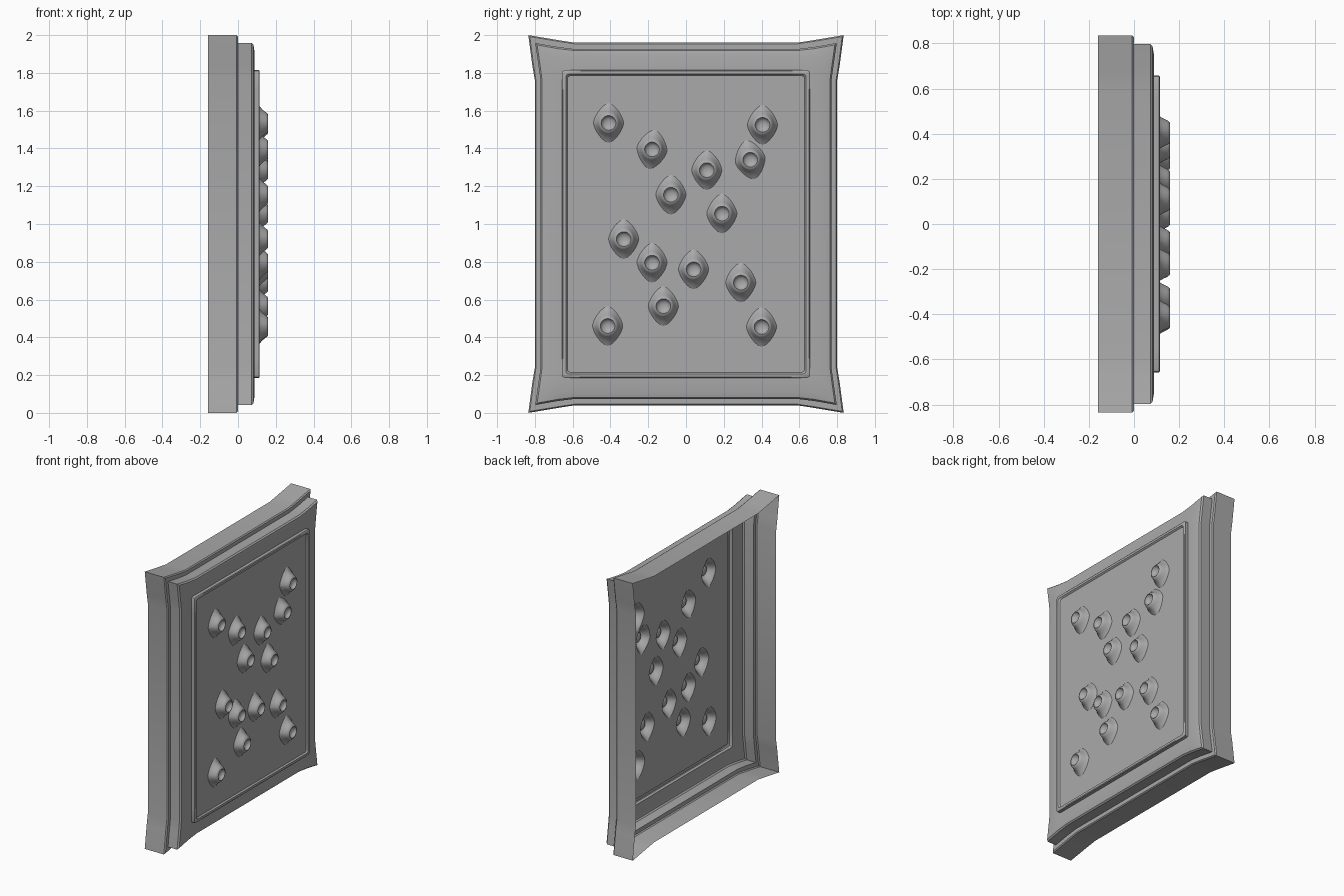
import bpy, bmesh, math
from mathutils import Vector

cube = bpy.data.objects.get("Cube")
if cube:
    bpy.data.objects.remove(cube, do_unlink=True)

grey = bpy.data.materials.new("mid_grey")
grey.use_nodes = True
colour = (0.4, 0.4, 0.4, 1)
grey.diffuse_color = colour
grey.node_tree.nodes["Principled BSDF"].inputs["Base Color"].default_value = colour

MID = 1.0            # height of the centre
PANEL_X = 0.105      # depth of the recessed panel
PANEL = (0.628, 0.785)


def finish(bm, name, angle=35):
    mesh = bpy.data.meshes.new(name)
    bm.to_mesh(mesh)
    bm.free()
    mesh.materials.append(grey)
    obj = bpy.data.objects.new(name, mesh)
    bpy.context.collection.objects.link(obj)
    bpy.ops.object.select_all(action='DESELECT')
    obj.select_set(True)
    bpy.context.view_layer.objects.active = obj
    bpy.ops.object.shade_smooth_by_angle(angle=math.radians(angle))
    return obj


def loft(bm, rings):
    """Bridge a list of equally long closed loops into an open sheet."""
    loops = [[bm.verts.new(p) for p in ring] for ring in rings]
    for a, b in zip(loops, loops[1:]):
        for i in range(len(a)):
            j = (i + 1) % len(a)
            bm.faces.new((a[i], a[j], b[j], b[i]))
    return loops


def outline(x, half_y, half_z, flare_y=0.0, flare_z=0.0):
    """Rectangle whose four corners flare outwards."""
    quarter = [(half_y, 0.76), (half_y + flare_y * 0.35, 0.83),
               (half_y + flare_y, half_z + flare_z),
               (0.68, half_z + flare_z * 0.35), (0.59, half_z)]
    if not flare_y:
        quarter = [(half_y, 0.7), (half_y, half_z - 0.015),
                   (half_y - 0.004, half_z - 0.004),
                   (half_y - 0.015, half_z), (0.55, half_z)]
    mirror = [(-y, z) for y, z in reversed(quarter)]
    half = quarter + mirror
    loop = half + [(-y, -z) for y, z in half]
    return [Vector((x, y, MID + z)) for y, z in loop]


# Hollow stepped frame: outer wall, inner step, face, raised rim
bm = bmesh.new()
loft(bm, [
    outline(-0.16, 0.800, 0.960, 0.035, 0.040),
    outline(-0.008, 0.800, 0.960, 0.035, 0.040),
    outline(0.0, 0.794, 0.954, 0.033, 0.038),
    outline(0.0, 0.770, 0.926, 0.028, 0.032),
    outline(0.072, 0.770, 0.926, 0.028, 0.032),
    outline(0.082, 0.762, 0.918, 0.026, 0.030),
    outline(0.088, 0.735, 0.890, 0.018, 0.020),
    outline(0.088, 0.657, 0.814),
    outline(0.111, 0.657, 0.814),
    outline(0.115, 0.652, 0.809),
    outline(0.115, 0.636, 0.793),
    outline(PANEL_X, *PANEL),
])
finish(bm, "frame")

# Stud positions on the panel: y, z, turn in degrees
STUDS = [(-0.41, 1.535, 0), (-0.18, 1.395, -8), (-0.08, 1.155, 0),
         (0.405, 1.525, 0), (0.34, 1.34, 12), (0.11, 1.285, 0),
         (0.19, 1.055, 0), (-0.33, 0.92, 0), (-0.18, 0.795, 0),
         (0.04, 0.76, 0), (0.29, 0.69, 0), (-0.12, 0.565, 0),
         (-0.415, 0.46, 0), (0.40, 0.455, 0)]


def stud_ring(stud, x, ry, rz, power):
    """Rounded diamond (power above 1) or ellipse (power 1)."""
    cy, cz, turn = stud
    turn = math.radians(turn)
    pts = []
    for i in range(32):
        t = math.tau * i / 32
        c, s = math.cos(t), math.sin(t)
        y = math.copysign(abs(c) ** power, c) * ry
        z = math.copysign(abs(s) ** power, s) * rz
        pts.append(Vector((x, cy + y * math.cos(turn) - z * math.sin(turn),
                           cz + y * math.sin(turn) + z * math.cos(turn))))
    return pts


BASE = (PANEL_X, 0.080, 0.105, 1.35)

# Flat panel with an opening behind every stud
bm = bmesh.new()
edges = []
for ring in [outline(PANEL_X, *PANEL)] + [stud_ring(s, *BASE) for s in STUDS]:
    verts = [bm.verts.new(p) for p in ring]
    edges += [bm.edges.new((v, verts[i - 1])) for i, v in enumerate(verts)]
bmesh.ops.triangle_fill(bm, edges=edges, use_beauty=True, normal=(1, 0, 0))
for face in bm.faces:
    face.normal_update()
    if face.normal.x < 0:
        face.normal_flip()
finish(bm, "panel")

# Hollow studs with a dished tip
bm = bmesh.new()
for stud in STUDS:
    loops = loft(bm, [stud_ring(stud, *r) for r in (
        BASE,
        (0.115, 0.071, 0.088, 1.28),
        (0.130, 0.062, 0.070, 1.15),
        (0.147, 0.054, 0.057, 1.05),
        (0.157, 0.047, 0.048, 1),
        (0.160, 0.039, 0.039, 1),
        (0.147, 0.034, 0.034, 1),
        (0.139, 0.022, 0.022, 1),
        (0.136, 0.008, 0.008, 1))])
    bm.faces.new(loops[-1])
finish(bm, "studs", 40)
